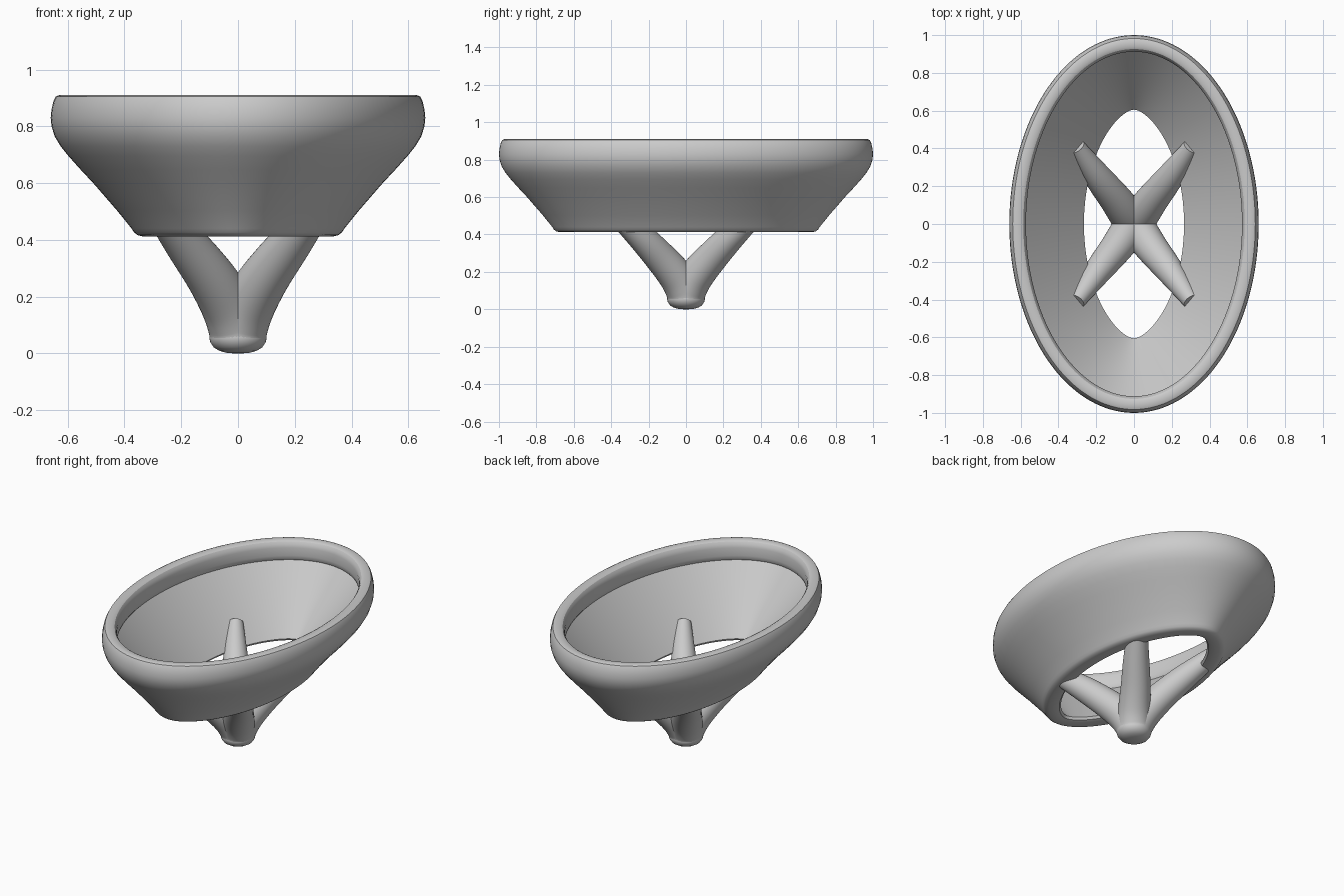
import bpy
import bmesh
from math import sin, cos, pi, hypot, radians
from mathutils import Vector

if "Cube" in bpy.data.objects:
    bpy.data.objects.remove(bpy.data.objects["Cube"])


def skin(name, rings, closed=False, caps=False, angle=35):
    """Join equal-length rings of points into one smooth object."""
    bm = bmesh.new()
    rows = [[bm.verts.new(p) for p in ring] for ring in rings]
    n = len(rows[0])
    for i in range(len(rows) if closed else len(rows) - 1):
        a, b = rows[i], rows[(i + 1) % len(rows)]
        for j in range(n):
            k = (j + 1) % n
            bm.faces.new((a[j], a[k], b[k], b[j]))
    if caps:
        bm.faces.new(rows[0][::-1])
        bm.faces.new(rows[-1])
    bmesh.ops.recalc_face_normals(bm, faces=bm.faces)
    mesh = bpy.data.meshes.new(name)
    bm.to_mesh(mesh)
    bm.free()
    ob = bpy.data.objects.new(name, mesh)
    bpy.context.collection.objects.link(ob)
    bpy.ops.object.select_all(action='DESELECT')
    bpy.context.view_layer.objects.active = ob
    ob.select_set(True)
    bpy.ops.object.shade_smooth_by_angle(angle=radians(angle))
    return ob


def offset_ellipse(d, z, a=0.66, b=1.0, n=160):
    """Ellipse moved inward by d along its normals."""
    ring = []
    for i in range(n):
        t = 2 * pi * i / n
        nx, ny = cos(t) / a, sin(t) / b
        s = d / hypot(nx, ny)
        ring.append((a * cos(t) - nx * s, b * sin(t) - ny * s, z))
    return ring


def smooth_path(pts, steps=6):
    """Catmull-Rom through (x, y, z, radius) points."""
    p = [Vector(q) for q in pts]
    p = [2 * p[0] - p[1]] + p + [2 * p[-1] - p[-2]]
    out = []
    for i in range(1, len(p) - 2):
        a, b, c, d = p[i - 1:i + 3]
        for s in range(steps):
            t = s / steps
            out.append(0.5 * (2 * b + (c - a) * t + (2 * a - 5 * b + 4 * c - d) * t * t
                              + (3 * b - a - 3 * c + d) * t ** 3))
    return out + [p[-2]]


# Oval bowl wall: (inward offset, height) around the closed section
section = [
    (0.030, 0.91), (0.018, 0.905), (0.010, 0.89), (0.003, 0.86), (0.0, 0.83),
    (0.003, 0.80), (0.014, 0.765), (0.035, 0.73), (0.063, 0.695), (0.105, 0.648),
    (0.15, 0.60), (0.235, 0.502), (0.285, 0.44), (0.294, 0.426), (0.306, 0.417),
    (0.325, 0.412), (0.365, 0.412), (0.385, 0.418), (0.395, 0.432),
    (0.21, 0.64), (0.080, 0.79), (0.086, 0.80), (0.088, 0.82), (0.088, 0.87),
    (0.083, 0.89), (0.074, 0.904), (0.062, 0.91),
]
skin("bowl", [offset_ellipse(d, z) for d, z in section], closed=True, angle=30)

# Four curved, tapering support arms
arm_path = [(0, 0, 0.06, 0.098), (0.012, 0.014, 0.11, 0.098), (0.042, 0.055, 0.18, 0.094),
            (0.10, 0.135, 0.275, 0.086), (0.195, 0.255, 0.40, 0.072),
            (0.305, 0.41, 0.535, 0.045)]
path = smooth_path(arm_path)
for label, sx, sy in (("front_left", -1, -1), ("front_right", 1, -1),
                      ("back_left", -1, 1), ("back_right", 1, 1)):
    rings = []
    for i, q in enumerate(path):
        tan = (path[min(i + 1, len(path) - 1)] - path[max(i - 1, 0)]).to_3d().normalized()
        if i == 0:
            tan = Vector((0, 0, 1))
        side = Vector((0.8, -0.6, 0))
        side = (side - tan * side.dot(tan)).normalized()
        up = tan.cross(side)
        ring = []
        for j in range(40):
            t = 2 * pi * j / 40
            v = q.to_3d() + (side * cos(t) + up * sin(t)) * q[3]
            ring.append((v.x * sx, v.y * sy, v.z))
        rings.append(ring)
    skin(label + "_arm", rings, caps=True, angle=40)

# Rounded foot knob
knob = [(0.012, 0.0), (0.04, 0.002), (0.065, 0.009), (0.085, 0.021), (0.097, 0.038),
        (0.101, 0.053), (0.1, 0.068), (0.098, 0.072)]
skin("foot_knob", [[(r * cos(2 * pi * j / 48), r * sin(2 * pi * j / 48), z)
                    for j in range(48)] for r, z in knob], caps=True, angle=40)
